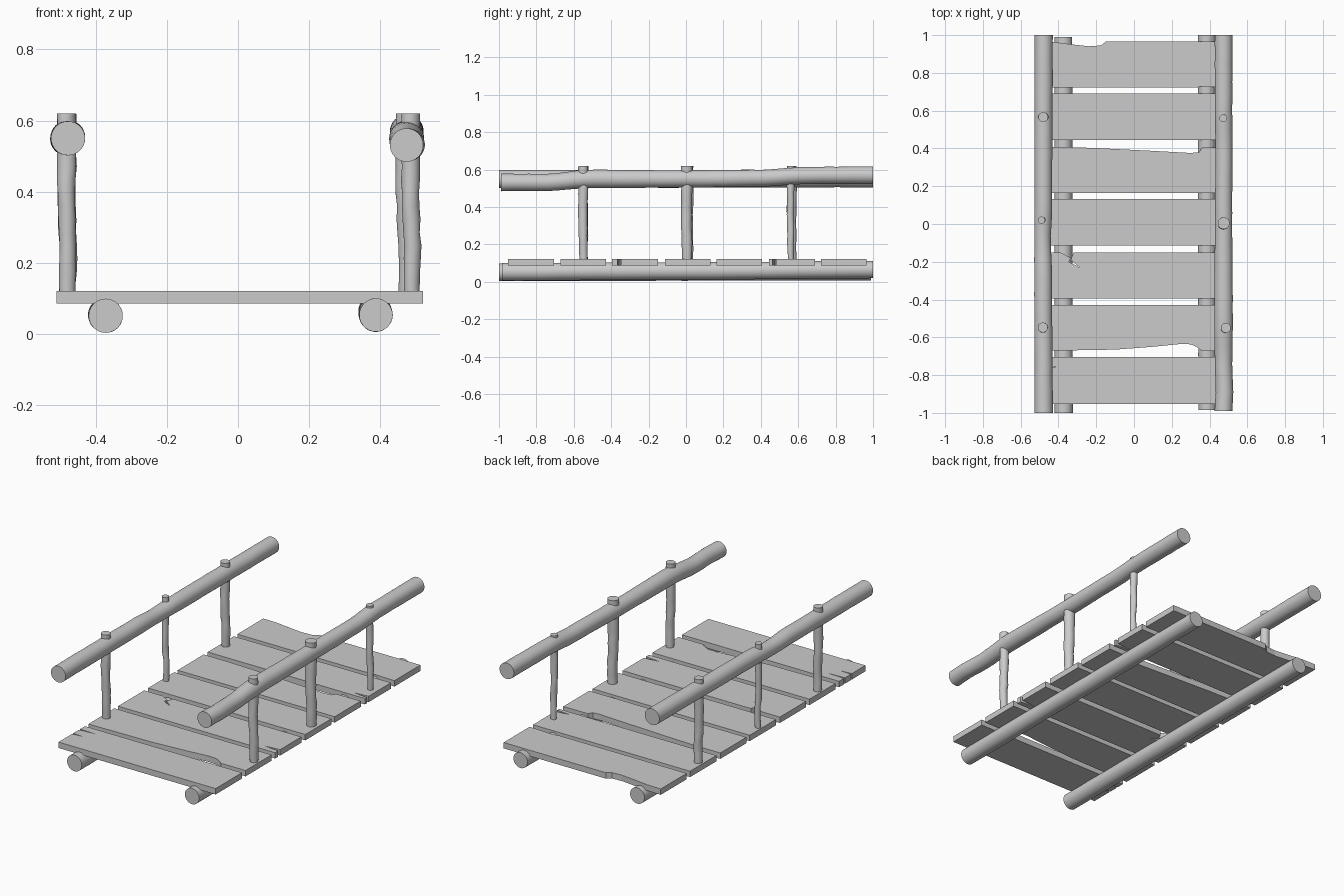
import bpy, bmesh, math, random
from mathutils import Vector

if "Cube" in bpy.data.objects:
    bpy.data.objects.remove(bpy.data.objects["Cube"])

random.seed(4)
SIDES = 32


def make_object(name, bm, smooth=False):
    bmesh.ops.recalc_face_normals(bm, faces=bm.faces[:])
    mesh = bpy.data.meshes.new(name)
    bm.to_mesh(mesh)
    bm.free()
    ob = bpy.data.objects.new(name, mesh)
    bpy.context.collection.objects.link(ob)
    if smooth:
        bpy.ops.object.select_all(action='DESELECT')
        ob.select_set(True)
        bpy.context.view_layer.objects.active = ob
        bpy.ops.object.shade_smooth_by_angle(angle=math.radians(40))
    return ob


def log(name, points, axis, steps=20, rough=0.0):
    """Round pole through (x, y, z, radius) points, with flat ends square to the axis."""
    bm = bmesh.new()
    k = 'xyz'.index(axis)
    a0, a1 = points[0][k], points[-1][k]
    u, v = (Vector((1, 0, 0)), Vector((0, 0, 1) if axis == 'y' else (0, 1, 0)))
    rings = []
    for i in range(steps + 1):
        a = a0 + (a1 - a0) * i / steps
        j = max(n for n in range(len(points) - 1) if points[n][k] <= a + 1e-6)
        p, q = points[j], points[j + 1]
        t = min(1, (a - p[k]) / (q[k] - p[k]))
        t = t * t * (3 - 2 * t)
        x, y, z, r = (m + (n - m) * t for m, n in zip(p, q))
        c = Vector((x, y, z))
        c[k] = a
        w = rough if 0 < i < steps else 0
        c += (u * random.uniform(-w, w) + v * random.uniform(-w, w)) * 0.5
        phase = random.uniform(0, 6.28)
        ring = []
        for s in range(SIDES):
            th = 2 * math.pi * s / SIDES
            rr = r + w * 0.5 * math.sin(2 * th + phase)
            ring.append(bm.verts.new(c + rr * (math.cos(th) * u + math.sin(th) * v)))
        rings.append(ring)
    for lo, hi in zip(rings, rings[1:]):
        for s in range(SIDES):
            n = (s + 1) % SIDES
            bm.faces.new((lo[s], lo[n], hi[n], hi[s]))
    bm.faces.new(rings[0])
    bm.faces.new(rings[-1])
    return make_object(name, bm, True)


# Bearer logs under the deck
log("bearer_left", [(-0.372, -1, 0.051, 0.048), (-0.374, 0, 0.053, 0.047),
                    (-0.374, 0.99, 0.054, 0.047)], 'y', rough=0.001)
log("bearer_right", [(0.388, -0.985, 0.053, 0.047), (0.386, 0, 0.058, 0.047),
                     (0.385, 1, 0.065, 0.046)], 'y', rough=0.001)

# Handrails
log("rail_left", [(-0.478, -1, 0.55, 0.048), (-0.481, -0.25, 0.55, 0.047),
                  (-0.484, -0.1, 0.545, 0.043), (-0.48, 0.1, 0.551, 0.047),
                  (-0.478, 1, 0.553, 0.048)], 'y', 32, 0.001)
log("rail_right", [(0.474, -0.99, 0.531, 0.047), (0.479, -0.88, 0.532, 0.046),
                   (0.474, -0.76, 0.531, 0.046), (0.474, -0.5, 0.55, 0.049),
                   (0.474, 0, 0.55, 0.046), (0.476, 0.4, 0.554, 0.045),
                   (0.474, 0.62, 0.568, 0.046), (0.475, 1, 0.57, 0.047)],
    'y', 40, 0.001)

# Posts: name, x, y, radius
POSTS = [("left_front", -0.483, -0.548, 0.026), ("left_middle", -0.49, 0.02, 0.019),
         ("left_back", -0.481, 0.566, 0.026), ("right_front", 0.486, -0.55, 0.026),
         ("right_middle", 0.475, 0.004, 0.031), ("right_back", 0.472, 0.56, 0.02)]
for name, x, y, r in POSTS:
    log("post_" + name, [(x + 0.003, y + 0.002, 0.1, r * 0.83), (x + 0.005, y, 0.22, r * 0.9),
                         (x, y - 0.002, 0.36, r * 0.95), (x, y, 0.5, r),
                         (x, y, 0.62, r)], 'z', 14, 0.0025)

# Deck planks: each has y range and optional worn edges and splits
X0, X1, Z0, Z1 = -0.51, 0.52, 0.086, 0.121
PLANKS = [
    dict(y=(-0.952, -0.705), left=[(-0.755, 0.005, 0.11), (-0.82, 0.005, 0.07)]),
    dict(y=(-0.672, -0.428), front=[(-0.1, -0.665), (0.1, -0.65), (0.25, -0.635),
                                    (0.3, -0.637), (0.33, -0.65), (0.36, -0.672)]),
    dict(y=(-0.395, -0.15), right=[(-0.357, 0.009, 0.1)],
         back=[(-0.32, -0.15), (-0.335, -0.19), (-0.285, -0.232), (-0.345, -0.2),
               (-0.335, -0.18), (-0.39, -0.15)]),
    dict(y=(-0.113, 0.132)),
    dict(y=(0.163, 0.407), back=[(0.36, 0.405), (0.345, 0.38), (0.3, 0.376),
                                 (0.1, 0.387), (-0.2, 0.402), (-0.35, 0.407)]),
    dict(y=(0.445, 0.69), right=[(0.472, 0.009, 0.09)]),
    dict(y=(0.722, 0.965), front=[(0.33, 0.722), (0.36, 0.729), (0.42, 0.725)],
         back=[(-0.15, 0.965), (-0.175, 0.945), (-0.24, 0.941), (-0.33, 0.951),
               (-0.42, 0.963)]),
]
for i, p in enumerate(PLANKS):
    y0, y1 = p["y"]
    outline = [(X0, y0)] + p.get("front", []) + [(X1, y0)]
    for cy, h, d in sorted(p.get("right", [])):
        outline += [(X1, cy - h), (X1 - d, cy), (X1, cy + h)]
    outline += [(X1, y1)] + p.get("back", []) + [(X0, y1)]
    for cy, h, d in sorted(p.get("left", []), reverse=True):
        outline += [(X0, cy + h), (X0 + d, cy), (X0, cy - h)]
    bm = bmesh.new()
    face = bm.faces.new([bm.verts.new((x, y, Z0)) for x, y in outline])
    top = bmesh.ops.extrude_face_region(bm, geom=[face], use_keep_orig=True)
    bmesh.ops.translate(bm, vec=(0, 0, Z1 - Z0),
                        verts=[g for g in top["geom"] if isinstance(g, bmesh.types.BMVert)])
    make_object(f"plank_{i + 1}", bm)
